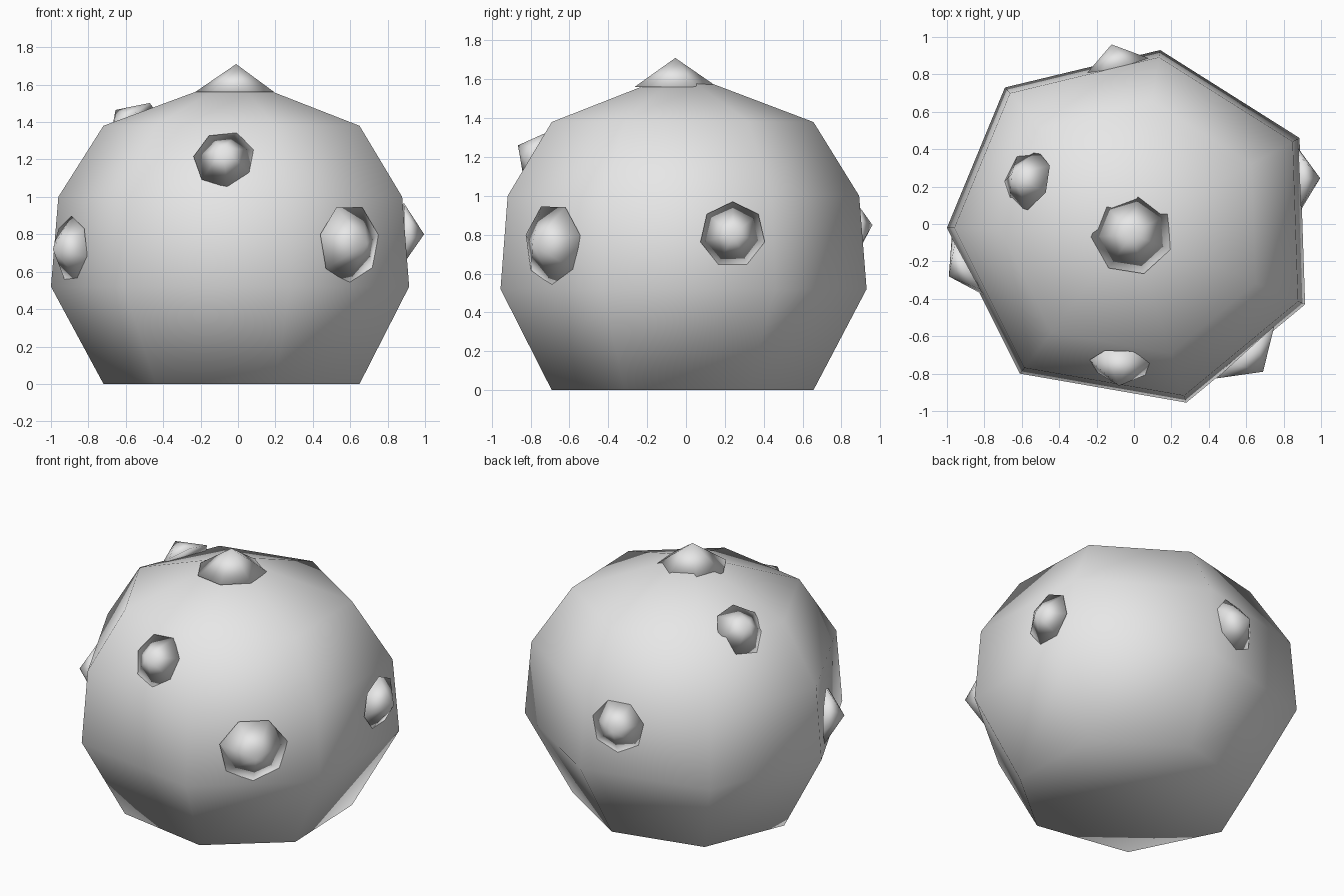
import bpy
import bmesh
from math import radians
from mathutils import Matrix, Vector

SIDES = 7
cube = bpy.data.objects.get("Cube")
if cube:
    bpy.data.objects.remove(cube, do_unlink=True)

grey = bpy.data.materials.new("light grey")
grey.use_nodes = True
grey.diffuse_color = (0.8, 0.8, 0.8, 1)
grey.node_tree.nodes["Principled BSDF"].inputs["Base Color"].default_value = (0.8, 0.8, 0.8, 1)


def finish(bm, name):
    """Turn a bmesh into a smooth-shaded grey object."""
    bmesh.ops.recalc_face_normals(bm, faces=bm.faces)
    for face in bm.faces:
        face.smooth = True
    mesh = bpy.data.meshes.new(name)
    bm.to_mesh(mesh)
    bm.free()
    mesh.materials.append(grey)
    obj = bpy.data.objects.new(name, mesh)
    bpy.context.collection.objects.link(obj)
    return obj


def make_body():
    """Irregular seven-sided boulder with a flat underside and a low peak."""
    outline = [(-1.0, -0.02), (-0.61, -0.80), (0.28, -0.955), (0.915, -0.43),
               (0.885, 0.46), (0.14, 0.93), (-0.69, 0.73)]
    profile = [(0, 0.715), (0.52, 1), (1.0, 0.96), (1.38, 0.715)]  # height, scale
    centre = Vector((-0.015, -0.03))
    bm = bmesh.new()
    rings = []
    for z, scale in profile:
        points = [centre + (Vector(p) - centre) * scale for p in outline]
        rings.append([bm.verts.new((p.x, p.y, z)) for p in points])
    for low, high in zip(rings, rings[1:]):
        for i in range(SIDES):
            j = (i + 1) % SIDES
            bm.faces.new((low[i], low[j], high[j], high[i]))
    peak = bm.verts.new((centre.x, centre.y, 1.64))
    top = rings[-1]
    for i in range(SIDES):
        bm.faces.new((top[i], top[(i + 1) % SIDES], peak))
    bm.faces.new(rings[0])
    finish(bm, "boulder_body")


def make_bump(name, base, tip, radius, roll):
    """Low seven-sided cone standing on the surface from base to tip."""
    base, tip = Vector(base), Vector(tip)
    height = (tip - base).length
    normal = (tip - base).normalized()
    up = Vector((0, 1, 0)) if normal.z > 0.95 else Vector((0, 0, 1))
    right = up.cross(normal).normalized()
    up = normal.cross(right)
    frame = Matrix((right, up, normal)).transposed().to_4x4()
    place = (Matrix.Translation(base) @ frame @ Matrix.Rotation(radians(-roll), 4, "Z")
             @ Matrix.Translation((0, 0, height / 2)))
    bm = bmesh.new()
    bmesh.ops.create_cone(bm, cap_ends=True, segments=SIDES, radius1=radius,
                          radius2=0, depth=height, matrix=place)
    bmesh.ops.remove_doubles(bm, verts=bm.verts, dist=0.0001)
    finish(bm, name)


make_body()

# Bumps scattered over the surface
make_bump("top_bump", (-0.01, -0.055, 1.56), (-0.01, -0.055, 1.71), 0.22, 9)
make_bump("front_upper_bump", (-0.07, -0.75, 1.2), (-0.08, -0.865, 1.26), 0.17, 19)
make_bump("front_left_bump", (0.595, -0.685, 0.75), (0.69, -0.79, 0.75), 0.215, 26)
make_bump("right_bump", (-0.89, -0.225, 0.72), (-0.99, -0.28, 0.72), 0.18, 0)
make_bump("left_bump", (0.885, 0.24, 0.8), (0.995, 0.245, 0.8), 0.17, 0)
make_bump("back_bump", (-0.09, 0.845, 0.84), (-0.12, 0.96, 0.85), 0.18, 26)
make_bump("right_upper_bump", (-0.57, 0.235, 1.38), (-0.655, 0.265, 1.465), 0.17, 10)
